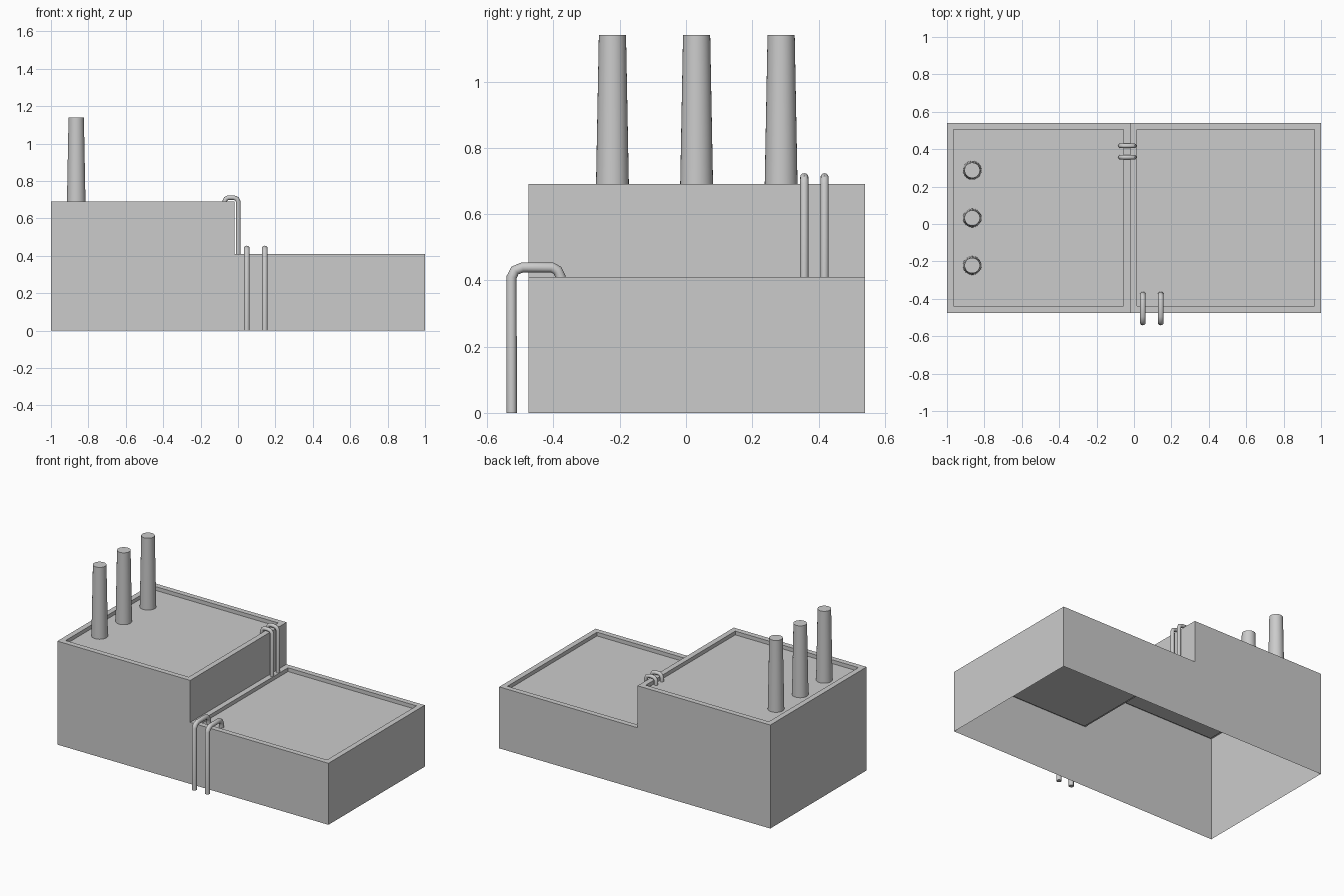
import bpy, bmesh
from math import radians

if "Cube" in bpy.data.objects:
    bpy.data.objects.remove(bpy.data.objects["Cube"])

Y0, Y1 = -0.475, 0.54          # front and back walls
LOW, TALL, STEP = 0.41, 0.69, -0.02
RIM, SINK = 0.036, 0.025       # parapet width and roof recess depth


def smooth(ob):
    bpy.ops.object.select_all(action='DESELECT')
    ob.select_set(True)
    bpy.context.view_layer.objects.active = ob
    bpy.ops.object.shade_smooth_by_angle(angle=radians(40))


# Stepped building shell, open underneath
profile = [(-1, 0), (1, 0), (1, LOW), (STEP, LOW), (STEP, TALL), (-1, TALL)]
bm = bmesh.new()
front = bm.faces.new([bm.verts.new((x, Y0, z)) for x, z in profile])
ext = bmesh.ops.extrude_face_region(bm, geom=[front], use_keep_orig=True)
bmesh.ops.translate(bm, vec=(0, Y1 - Y0, 0),
                    verts=[g for g in ext['geom'] if isinstance(g, bmesh.types.BMVert)])
bmesh.ops.recalc_face_normals(bm, faces=bm.faces[:])
bm.normal_update()
roofs = [f for f in bm.faces if f.normal.z > 0.9]
floor = [f for f in bm.faces if f.normal.z < -0.9]
# Sunken roofs behind a parapet
for roof in roofs:
    bmesh.ops.inset_region(bm, faces=[roof], thickness=RIM, use_even_offset=True)
    edge = bmesh.ops.extrude_discrete_faces(bm, faces=[roof])['faces'][0]
    bmesh.ops.translate(bm, vec=(0, 0, -SINK), verts=edge.verts[:])
bmesh.ops.delete(bm, geom=floor, context='FACES_ONLY')
mesh = bpy.data.meshes.new("building")
bm.to_mesh(mesh)
bm.free()
bpy.context.collection.objects.link(bpy.data.objects.new("building", mesh))

# Tapered chimneys in a row on the tall roof
base = TALL - SINK
for i, y in enumerate((-0.222, 0.032, 0.287)):
    bpy.ops.mesh.primitive_cone_add(vertices=32, radius1=0.05, radius2=0.041,
                                    depth=1.14 - base, location=(-0.865, y, (1.14 + base) / 2))
    ob = bpy.context.object
    ob.name = f"chimney_{i + 1}"
    smooth(ob)


# Bent pipes
def pipe(name, points, radius):
    cu = bpy.data.curves.new(name, 'CURVE')
    cu.dimensions = '3D'
    cu.bevel_depth = radius
    cu.bevel_resolution = 4
    cu.use_fill_caps = True
    sp = cu.splines.new('POLY')
    sp.points.add(len(points) - 1)
    for p, co in zip(sp.points, points):
        p.co = (*co, 1)
    tmp = bpy.data.objects.new(name + "_path", cu)
    bpy.context.collection.objects.link(tmp)
    dg = bpy.context.evaluated_depsgraph_get()
    me = bpy.data.meshes.new_from_object(tmp.evaluated_get(dg))
    bpy.data.objects.remove(tmp)
    ob = bpy.data.objects.new(name, me)
    bpy.context.collection.objects.link(ob)
    smooth(ob)


# Ground pipes rising over the front parapet
front_path = [(-0.526, 0), (-0.526, 0.41), (-0.516, 0.43), (-0.493, 0.439),
              (-0.405, 0.439), (-0.388, 0.43), (-0.378, 0.41), (-0.378, LOW - SINK)]
for i, x in enumerate((0.047, 0.143)):
    pipe(f"front_pipe_{i + 1}", [(x, y, z) for y, z in front_path], 0.0155)

# Pipes linking the low roof to the tall roof
step_path = [(0.001, LOW - SINK), (0.001, 0.69), (-0.006, 0.705), (-0.025, 0.711),
             (-0.052, 0.711), (-0.066, 0.704), (-0.072, 0.688), (-0.072, TALL - SINK)]
for i, y in enumerate((0.357, 0.418)):
    pipe(f"step_pipe_{i + 1}", [(x, y, z) for x, z in step_path], 0.0125)
